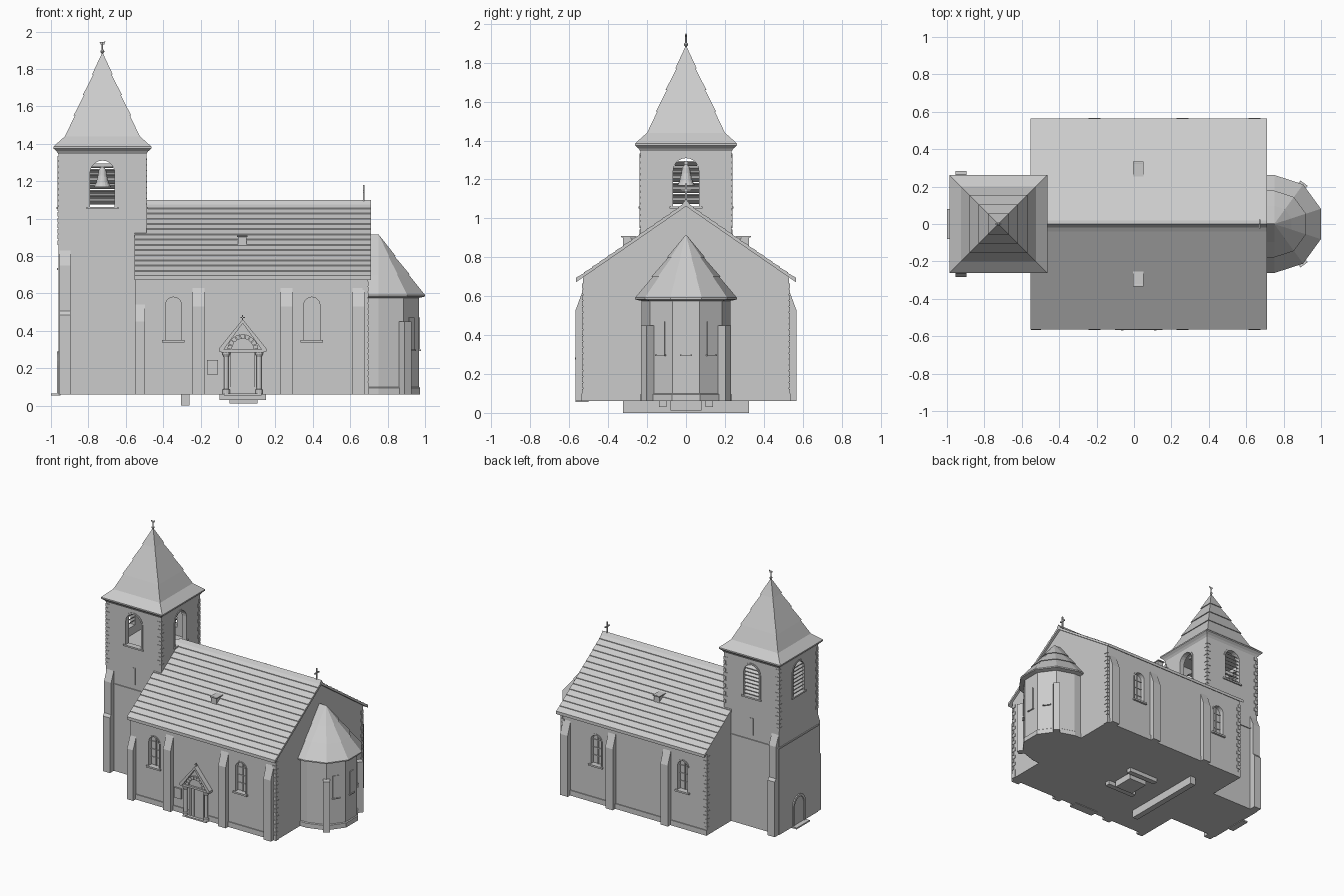
import bpy, bmesh, math
from mathutils import Vector

if "Cube" in bpy.data.objects:
    bpy.data.objects.remove(bpy.data.objects["Cube"])

stone = bpy.data.materials.new("plain_grey")
stone.diffuse_color = (0.6, 0.6, 0.6, 1)
stone.use_nodes = True
stone.node_tree.nodes["Principled BSDF"].inputs["Base Color"].default_value = stone.diffuse_color
TX = -0.725  # tower centre
ROOF = lambda y: 1.085 - 0.69 * abs(y)  # nave roof height


def finish(name, bm):
    bmesh.ops.recalc_face_normals(bm, faces=bm.faces)
    me = bpy.data.meshes.new(name)
    bm.to_mesh(me)
    bm.free()
    me.materials.append(stone)
    ob = bpy.data.objects.new(name, me)
    bpy.context.collection.objects.link(ob)
    return ob


def loft(name, rings):
    bm = bmesh.new()
    vs = [[bm.verts.new(p) for p in r] for r in rings]
    n = len(vs[0])
    for a, b in zip(vs, vs[1:]):
        for i in range(n):
            j = (i + 1) % n
            bm.faces.new((a[i], a[j], b[j], b[i]))
    bm.faces.new(vs[0][::-1])
    bm.faces.new(vs[-1])
    return finish(name, bm)


def prism(name, pts, axis, a, b):
    # extrude a 2D outline along one axis
    put = {'x': lambda p, t: (t, p[0], p[1]), 'y': lambda p, t: (p[0], t, p[1]),
           'z': lambda p, t: (p[0], p[1], t)}[axis]
    return loft(name, [[put(p, a) for p in pts], [put(p, b) for p in pts]])


def box(name, x0, x1, y0, y1, z0, z1):
    return prism(name, [(x0, y0), (x1, y0), (x1, y1), (x0, y1)], 'z', z0, z1)


def arch(c, w, z0, z1, n=10):
    # round-headed outline of half width w
    pts = [(c - w, z0)]
    pts += [(c - w * math.cos(math.pi * i / n), z1 - w + w * math.sin(math.pi * i / n)) for i in range(n + 1)]
    return pts + [(c + w, z0)]


def band(c, w, t, z0, z1):
    return arch(c, w + t, z0, z1 + t) + arch(c, w, z0, z1)[::-1]


def cut(ob, cutters):
    for c in cutters:
        m = ob.modifiers.new("cut", 'BOOLEAN')
        m.object, m.solver = c, 'EXACT'
        bpy.context.view_layer.objects.active = ob
        bpy.ops.object.modifier_apply(modifier=m.name)
        bpy.data.objects.remove(c)


# nave body with recessed windows
nave = prism("nave_walls", [(-.53, .06), (.53, .06), (.53, ROOF(.53) - .01), (0, 1.07), (-.53, ROOF(.53) - .01)], 'x', -.55, .695)
WIN = (-.345, .395)
cut(nave, [prism("cutter", arch(x, .043, .35, .58), 'y', s * .50, s * .6) for x in WIN for s in (-1, 1)])
for s in (-1, 1):
    for x in WIN:
        prism("window_surround", band(x, .043, .01, .35, .58), 'y', s * .52, s * .534)
        box("window_sill", x - .06, x + .06, s * .5, s * .545, .337, .35)
        box("window_mullion", x - .003, x + .003, s * .495, s * .508, .35, .575)
        for z in (.41, .47, .53):
            box("window_bar", x - .043, x + .043, s * .495, s * .506, z - .002, z + .002)
    # nave buttresses with sloping heads
    for x in (-.21, .26, .645):
        prism("nave_buttress", [(s * .5, .06), (s * .567, .06), (s * .567, .53), (s * .53, .63), (s * .5, .63)], 'x', x - .032, x + .032)
    box("nave_plinth", -.55, .7, s * .5, s * .537, .06, .1)
prism("corner_buttress", [(-.5, .06), (-.567, .06), (-.567, .45), (-.53, .54), (-.5, .54)], 'x', -.55, -.498)

# nave roof in overlapping courses
N = 14
top = []
for i in range(N):
    y0, y1 = .565 * (1 - i / N), .565 * (1 - (i + 1) / N)
    top += [(y0, ROOF(y0)), (y1, ROOF(y1) - .005)]
top[-1] = (0, 1.085)
prism("nave_roof", [(-.565, .672)] + [(-y, z) for y, z in top] + top[-2::-1] + [(.565, .672), (0, 1.062)], 'x', -.553, .712)
prism("ridge_cap", [(-.018, 1.075), (0, 1.1), (.018, 1.075)], 'x', -.5, .712)
for s in (-1, 1):
    prism("roof_vent", [(s * .265, .895), (s * .325, .91), (s * .325, .85)], 'x', .0, .045)
    prism("roof_vent_cap", [(s * .255, .908), (s * .335, .91), (s * .335, .903), (s * .255, .9)], 'x', -.006, .051)
# gable cross
box("gable_cross_post", .668, .676, -.004, .004, 1.08, 1.18)
box("gable_cross_arm", .668, .676, -.025, .025, 1.14, 1.149)

# tower with hollow belfry
tower = box("tower_walls", TX - .235, TX + .235, -.235, .235, .06, 1.36)
cut(tower, [box("cutter", TX - .2, TX + .2, -.2, .2, 1.0, 1.34),
            prism("cutter", arch(TX, .066, 1.06, 1.31), 'y', -.3, .3),
            prism("cutter", arch(0, .066, 1.06, 1.31), 'x', TX - .3, TX + .3)])
for s in (-1, 1):
    prism("belfry_surround", band(TX, .066, .012, 1.06, 1.31), 'y', s * .22, s * .239)
    prism("belfry_surround", band(0, .066, .012, 1.06, 1.31), 'x', TX + s * .22, TX + s * .239)
    box("belfry_sill", TX - .085, TX + .085, s * .2, s * .245, 1.05, 1.062)
    box("belfry_sill", TX + s * .2, TX + s * .245, -.085, .085, 1.05, 1.062)
# louvres on the west and north openings
for i in range(8):
    z = 1.08 + i * .028
    w = .066 if z < 1.25 else math.sqrt(max(.0001, .066 ** 2 - (z - 1.244) ** 2))
    prism("north_louvre", [(.205, z + .012), (.23, z - .006), (.23, z), (.205, z + .018)], 'x', TX - w, TX + w)
    prism("west_louvre", [(TX - .205, z + .012), (TX - .23, z - .006), (TX - .23, z), (TX - .205, z + .018)], 'y', -w, w)
# bell
ring = lambda cx, cy, r, z, n=16: [(cx + r * math.cos(2 * math.pi * i / n), cy + r * math.sin(2 * math.pi * i / n), z) for i in range(n)]
loft("bell", [ring(TX, 0, r, z) for r, z in ((.045, 1.17), (.034, 1.19), (.024, 1.23), (.02, 1.26), (.008, 1.275))])
box("bell_beam", TX - .2, TX + .2, -.01, .01, 1.275, 1.295)
# string course and slit windows
for z in (.725,):
    box("string_course", TX - .242, TX + .242, -.242, .242, z, z + .01)
for s in (-1, 1):
    box("tower_slit", TX - .014, TX + .014, s * .23, s * .238, .77, .9)
    prism("tower_buttress", [(s * .2, .06), (s * .283, .06), (s * .283, .485), (s * .268, .505), (s * .268, .75), (s * .235, .83), (s * .2, .83)],
          'x', -.955, -.895)
# west door and step
prism("west_door", arch(0, .055, .06, .27), 'x', TX - .238, TX - .2)
prism("west_door_surround", band(0, .055, .018, .06, .27), 'x', TX - .244, TX - .2)
box("west_step", -1.0, -.95, -.08, .08, .055, .066)

# spire
sq = lambda h, z: [(TX - h, -h, z), (TX + h, -h, z), (TX + h, h, z), (TX - h, h, z)]
prof = [(.235, 1.345), (.245, 1.36), (.262, 1.375), (.262, 1.385), (.2, 1.44)]
for z in (1.55, 1.66, 1.77):
    h = .2 * (1.885 - z) / .445
    prof += [(h - .003, z), (h + .004, z)]
loft("spire", [sq(h, z) for h, z in prof + [(.002, 1.885)]])
loft("finial_rod", [ring(TX, 0, .004, z, 8) for z in (1.86, 1.945)])
loft("finial_ball", [ring(TX, 0, r, z, 8) for r, z in ((.003, 1.882), (.01, 1.89), (.01, 1.897), (.003, 1.905))])
prism("weather_vane", [(TX - .017, 1.945), (TX - .008, 1.93), (TX + .01, 1.932), (TX + .017, 1.95), (TX, 1.941)], 'y', -.002, .002)

# corner quoins, alternating long and short
def quoins(cx, cy, sx, sy, z0, z1):
    i, z = 0, z0
    while z < z1:
        a, b = (.03, .016) if i % 2 else (.016, .03)
        x, y = sorted((cx + sx * .004, cx - sx * a)), sorted((cy + sy * .004, cy - sy * b))
        box("quoin", *x, *y, z, z + .024)
        i, z = i + 1, z + .03
for sx in (-1, 1):
    for sy in (-1, 1):
        quoins(TX + sx * .235, sy * .235, sx, sy, .86 if sx < 0 else .96, 1.32)
quoins(-.55, .53, -1, 1, .1, .65)
quoins(.695, .53, 1, 1, .1, .65)
quoins(.695, -.53, 1, -1, .1, .65)

# apse
AX = .75
def half(r, z):
    p = [(AX + r * math.cos(math.radians(a)), r * math.sin(math.radians(a)), z) for a in range(-90, 91, 36)]
    return [(.68, -r, z)] + p + [(.68, r, z)]
loft("apse_walls", [half(.228, .06), half(.228, .6)])
loft("apse_plinth", [half(.235, .06), half(.235, .095), half(.228, .1)])
ap = [(.225, .575), (.262, .583), (.262, .592)]
for z in (.7, .8):
    r = .262 * (.915 - z) / .323
    ap += [(r - .003, z), (r + .004, z)]
loft("apse_roof", [half(r, z) for r, z in ap + [(.002, .915)]])


def radial(name, ang, r0, r1, w, z0, z1):
    d = Vector((math.cos(ang), math.sin(ang)))
    n = Vector((-d.y, d.x))
    c = Vector((AX, 0))
    prism(name, [c + d * r0 - n * w, c + d * r1 - n * w, c + d * r1 + n * w, c + d * r0 + n * w], 'z', z0, z1)
for s in (-1, 1):
    radial("apse_buttress", s * math.radians(54), .15, .27, .024, .06, .45)
for a in (-36, 0, 36):
    radial("apse_window", math.radians(a), .2, .222, .024, .3, .47)
    radial("apse_window_sill", math.radians(a), .2, .228, .03, .292, .3)

# south portal
PX = .025
box("portal_door", PX - .065, PX + .065, -.54, -.5, .06, .29)
for i in range(5):
    x = PX - .052 + i * .026
    box("door_plank", x - .009, x + .009, -.545, -.53, .065, .285)
box("portal_lintel", PX - .115, PX + .115, -.56, -.5, .285, .3)
for s in (-1, 1):
    x = PX + s * .088
    loft("portal_column", [ring(x, -.55, r, z, 12) for r, z in ((.019, .06), (.019, .085), (.013, .09), (.013, .26), (.02, .275), (.02, .285))])
    prism("portal_gable_coping", [(PX, .462), (PX + s * .127, .305), (PX + s * .127, .288), (PX + s * .11, .288), (PX, .44)], 'y', -.568, -.5)
prism("portal_gable", [(PX - .11, .295), (PX + .11, .295), (PX, .44)], 'y', -.545, -.5)
for i in range(9):
    a0, a1 = [math.pi * (i + t) / 9 for t in (.06, .94)]
    prism("arch_stone", [(PX + r * math.cos(a), .3 + r * math.sin(a)) for r, a in ((.058, a0), (.082, a0), (.082, a1), (.058, a1))], 'y', -.558, -.5)
box("portal_cross_post", PX - .003, PX + .003, -.55, -.544, .45, .485)
box("portal_cross_arm", PX - .012, PX + .012, -.55, -.544, .468, .474)
box("portal_step", PX - .1, PX + .1, -.567, -.5, .055, .066)
box("notice_board", -.167, -.108, -.542, -.52, .167, .245)

# parts under the floor
box("floor_beam", -.305, -.26, -.325, .325, 0, .062)
box("pit_side", -.1, .15, -.14, -.1, .03, .062)
box("pit_side", -.1, .15, .1, .14, .03, .062)
box("pit_base", -.045, .105, -.08, .08, .012, .062)
